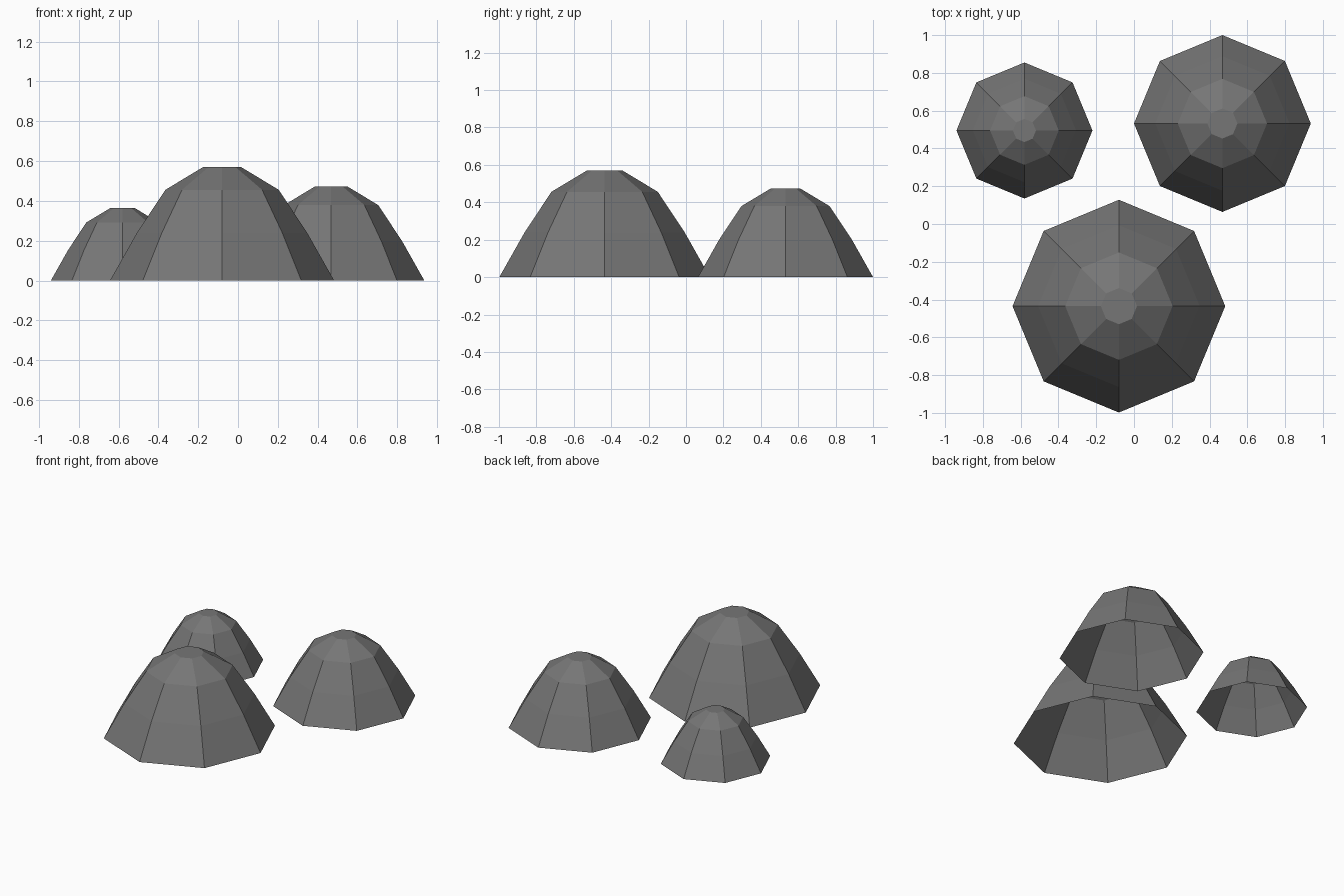
import bpy, bmesh, math

if "Cube" in bpy.data.objects:
    bpy.data.objects.remove(bpy.data.objects["Cube"])

# One dark stone colour
grey = bpy.data.materials.new("stone_grey")
grey.diffuse_color = (0.18, 0.18, 0.18, 1)
grey.use_nodes = True
grey.node_tree.nodes["Principled BSDF"].inputs["Base Color"].default_value = grey.diffuse_color

SIDES = 8
# (radius, height) relative to the base radius
PROFILE = [(1.0, 0.0), (0.76, 0.425), (0.505, 0.81), (0.17, 1.012)]


def mound(name, x, y, size):
    """Eight-sided stepped dome, flat on top and open underneath."""
    bm = bmesh.new()
    rings = []
    for r, z in PROFILE:
        rings.append([bm.verts.new((size * r * math.cos(math.tau * i / SIDES),
                                    size * r * math.sin(math.tau * i / SIDES),
                                    size * z)) for i in range(SIDES)])
    for low, high in zip(rings, rings[1:]):
        for i in range(SIDES):
            j = (i + 1) % SIDES
            bm.faces.new((low[i], low[j], high[j], high[i]))
    bm.faces.new(rings[-1])
    mesh = bpy.data.meshes.new(name)
    bm.to_mesh(mesh)
    bm.free()
    mesh.materials.append(grey)
    obj = bpy.data.objects.new(name, mesh)
    obj.location = (x, y, 0)
    bpy.context.collection.objects.link(obj)


# Three mounds of decreasing size
mound("large_mound", -0.08, -0.435, 0.563)
mound("medium_mound", 0.468, 0.532, 0.468)
mound("small_mound", -0.58, 0.495, 0.36)
